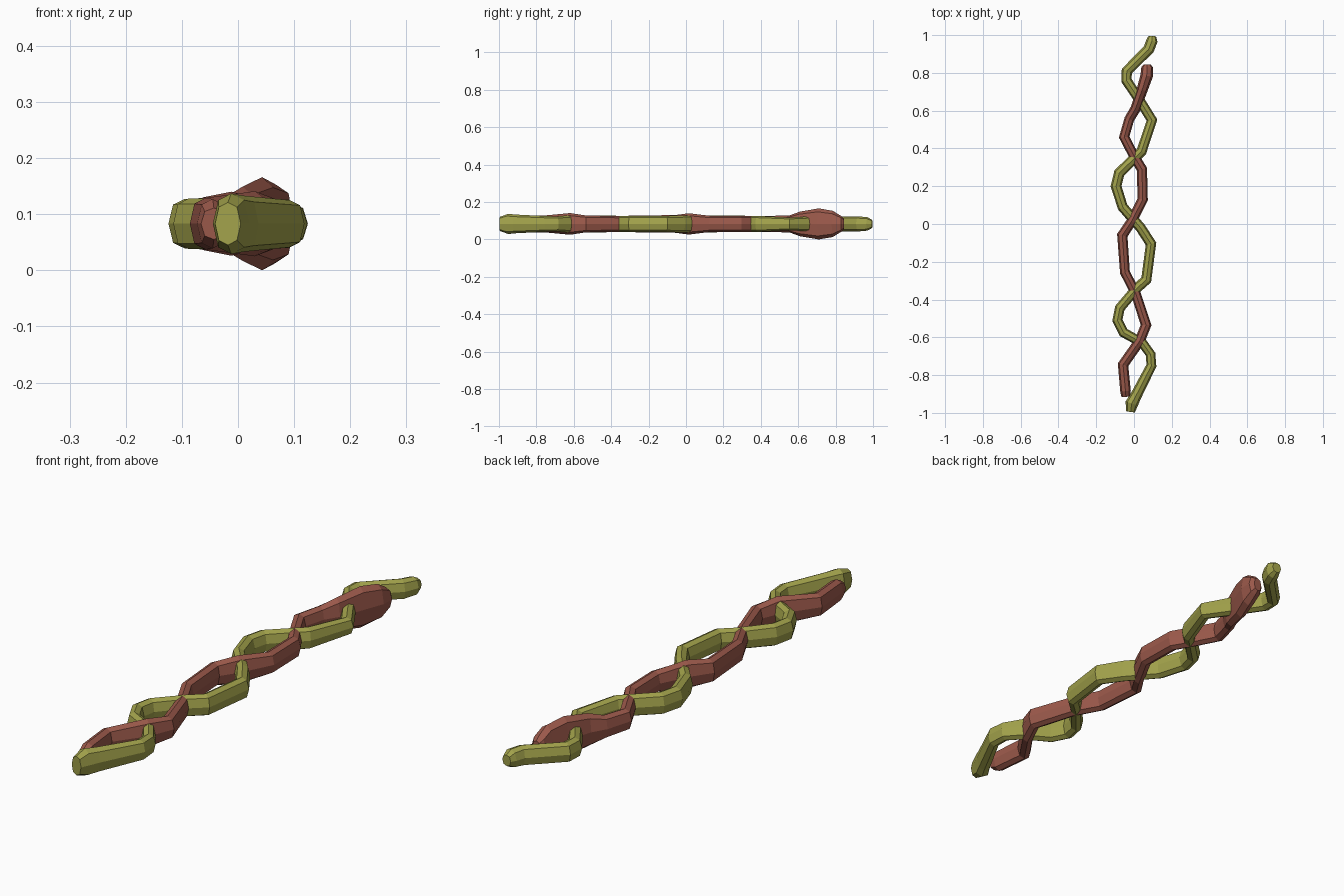
import bpy, bmesh, math
from mathutils import Vector

ZC = 0.083   # both strands lie in one level plane
SIDES = 8


def material(name, rgb):
    m = bpy.data.materials.new(name)
    m.diffuse_color = (*rgb, 1)
    return m


def strand(name, stations, mat):
    """Sweep a tall octagon along stations of (x, y, half width, half height), mitred at bends."""
    bm = bmesh.new()
    pts = [Vector(s[:2]) for s in stations]
    rings = []
    for i, (x, y, w, h) in enumerate(stations):
        a = (pts[i] - pts[max(i - 1, 0)])
        b = (pts[min(i + 1, len(pts) - 1)] - pts[i])
        a = a.normalized() if a.length else b.normalized()
        b = b.normalized() if b.length else a
        t = (a + b).normalized()
        side = Vector((t.y, -t.x)) * (w / max(t.dot(a), 0.75))
        ring = []
        for k in range(SIDES):
            ang = 2 * math.pi * k / SIDES
            c, s = math.cos(ang), math.sin(ang)
            if k % 2:
                s *= 1.1
            ring.append(bm.verts.new((x + side.x * c, y + side.y * c, ZC + h * s)))
        rings.append(ring)
    for r, q in zip(rings, rings[1:]):
        for k in range(SIDES):
            n = (k + 1) % SIDES
            bm.faces.new((r[k], r[n], q[n], q[k]))
    bm.faces.new(rings[0])
    bm.faces.new(rings[-1])
    bmesh.ops.recalc_face_normals(bm, faces=bm.faces)
    me = bpy.data.meshes.new(name)
    bm.to_mesh(me)
    bm.free()
    me.materials.append(mat)
    ob = bpy.data.objects.new(name, me)
    bpy.context.collection.objects.link(ob)
    return ob


# Olive strand, from front end to back end
strand("olive_strand", [
    (-0.018, -0.995, .023, .038), (-0.012, -0.95, .034, .054),
    (0.01, -0.91, .030, .050),
    (0.092, -0.75, .026, .042), (0.088, -0.69, .025, .040),
    (0.045, -0.63, .025, .046), (-0.055, -0.575, .026, .045),
    (-0.088, -0.51, .026, .045), (-0.075, -0.445, .026, .045),
    (0.01, -0.345, .026, .043), (0.065, -0.295, .027, .043),
    (0.09, -0.105, .027, .043), (0.035, -0.02, .027, .046),
    (-0.06, 0.09, .027, .046), (-0.095, 0.20, .028, .044),
    (-0.078, 0.27, .028, .044), (0.04, 0.385, .027, .043),
    (0.095, 0.55, .026, .034), (0.03, 0.655, .026, .040),
    (-0.04, 0.76, .027, .040), (-0.038, 0.81, .027, .040),
    (0.078, 0.925, .029, .040), (0.095, 0.97, .030, .036),
    (0.097, 0.995, .020, .022),
], material("olive", (0.36, 0.36, 0.07)))

# Red strand, from front end to back end
strand("red_strand", [
    (-0.043, -0.915, .023, .028), (-0.045, -0.885, .028, .044),
    (-0.058, -0.745, .027, .046), (0.03, -0.62, .027, .058),
    (0.064, -0.535, .027, .045), (0.01, -0.37, .026, .042),
    (-0.048, -0.255, .026, .045), (-0.062, -0.06, .027, .047),
    (-0.012, 0.015, .026, .057), (0.046, 0.13, .027, .043),
    (0.042, 0.29, .027, .043), (0.00, 0.36, .026, .043),
    (-0.052, 0.46, .026, .043), (-0.025, 0.555, .026, .046),
    (0.008, 0.61, .027, .066), (0.043, 0.71, .029, .083),
    (0.067, 0.785, .033, .070), (0.070, 0.83, .031, .042),
    (0.070, 0.845, .018, .028),
], material("red", (0.33, 0.10, 0.07)))
